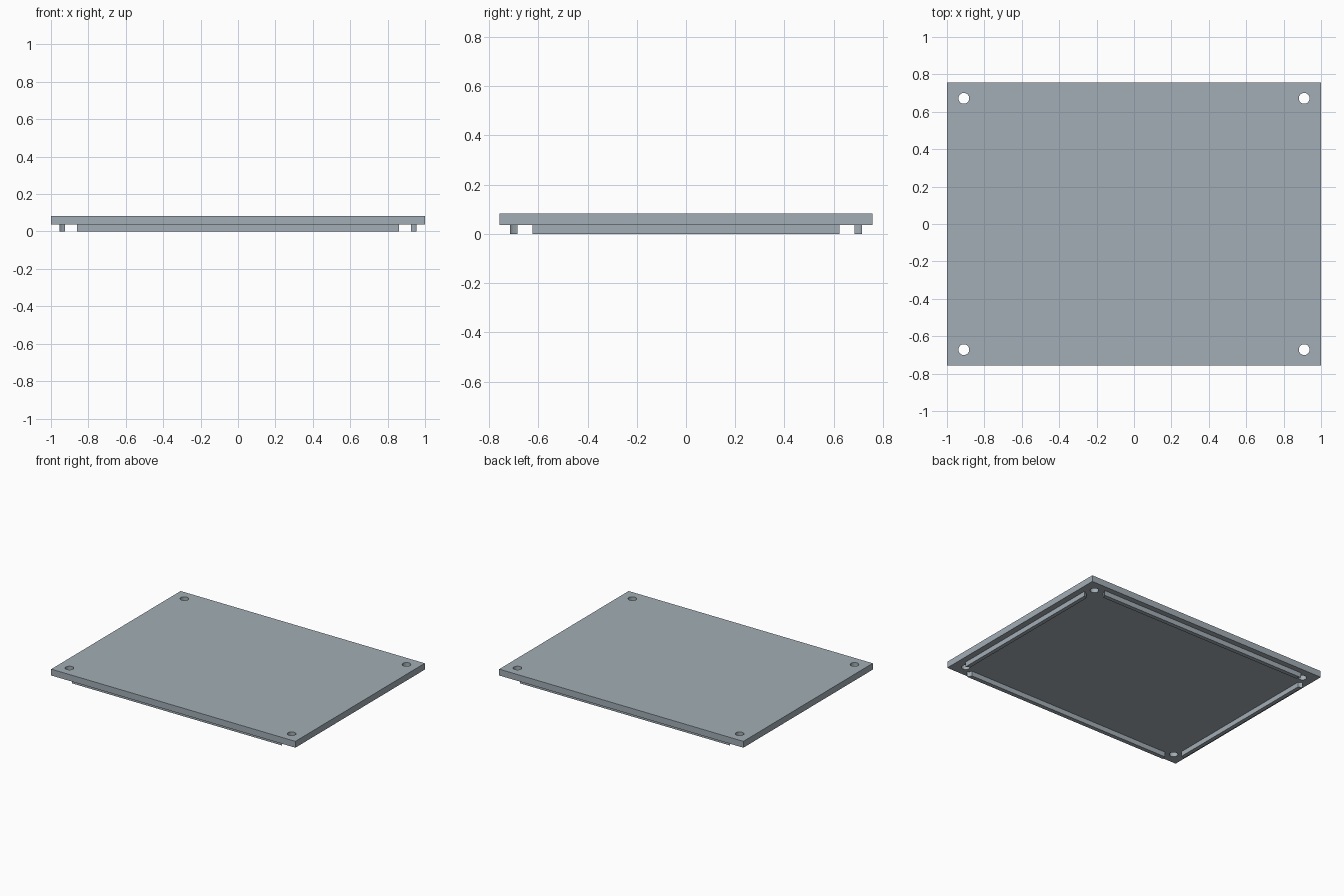
import bpy, bmesh

if "Cube" in bpy.data.objects:
    bpy.data.objects.remove(bpy.data.objects["Cube"])

HX, HY = 1.0, 0.757          # plate half sizes
Z_RAIL, Z_TOP = 0.036, 0.083 # rail height, plate top
HOLE_X, HOLE_Y = 0.91, 0.672

grey = bpy.data.materials.new("blue grey")
grey.diffuse_color = (0.36, 0.42, 0.46, 1)
grey.use_nodes = True
grey.node_tree.nodes["Principled BSDF"].inputs["Base Color"].default_value = grey.diffuse_color


def box(name, x0, x1, y0, y1, z0, z1):
    bm = bmesh.new()
    bmesh.ops.create_cube(bm, size=1)
    for v in bm.verts:
        v.co = (x1 if v.co.x > 0 else x0,
                y1 if v.co.y > 0 else y0,
                z1 if v.co.z > 0 else z0)
    me = bpy.data.meshes.new(name)
    bm.to_mesh(me)
    bm.free()
    me.materials.append(grey)
    ob = bpy.data.objects.new(name, me)
    bpy.context.collection.objects.link(ob)
    return ob


def corner_cutter(name, radius, z0, z1):
    # four upright cylinders, one around each corner hole
    bm = bmesh.new()
    for sx in (-1, 1):
        for sy in (-1, 1):
            made = bmesh.ops.create_cone(bm, cap_ends=True, segments=24,
                                         radius1=radius, radius2=radius, depth=z1 - z0)
            bmesh.ops.translate(bm, verts=made["verts"],
                                vec=(sx * HOLE_X, sy * HOLE_Y, (z0 + z1) / 2))
    me = bpy.data.meshes.new(name)
    bm.to_mesh(me)
    bm.free()
    me.materials.append(grey)
    ob = bpy.data.objects.new(name, me)
    bpy.context.collection.objects.link(ob)
    ob.hide_render = True
    ob.hide_set(True)
    return ob


def cut(ob, cutter):
    mod = ob.modifiers.new("cut", 'BOOLEAN')
    mod.operation = 'DIFFERENCE'
    mod.solver = 'EXACT'
    mod.object = cutter


hole_cutter = corner_cutter("hole_cutter", 0.029, -0.1, 0.2)
clearance_cutter = corner_cutter("clearance_cutter", 0.067, -0.1, 0.2)

# Cover plate with four screw holes
cut(box("cover_plate", -HX, HX, -HY, HY, Z_RAIL, Z_TOP), hole_cutter)

# Locating rails underneath, with ends scooped out around the holes
for side, s in (("front", -1), ("back", 1)):
    y0, y1 = sorted((s * 0.685, s * 0.716))
    cut(box(side + "_rail", -0.9, 0.9, y0, y1, 0, Z_RAIL), clearance_cutter)
for side, s in (("left", -1), ("right", 1)):
    x0, x1 = sorted((s * 0.926, s * 0.955))
    cut(box(side + "_rail", x0, x1, -0.66, 0.66, 0, Z_RAIL), clearance_cutter)
